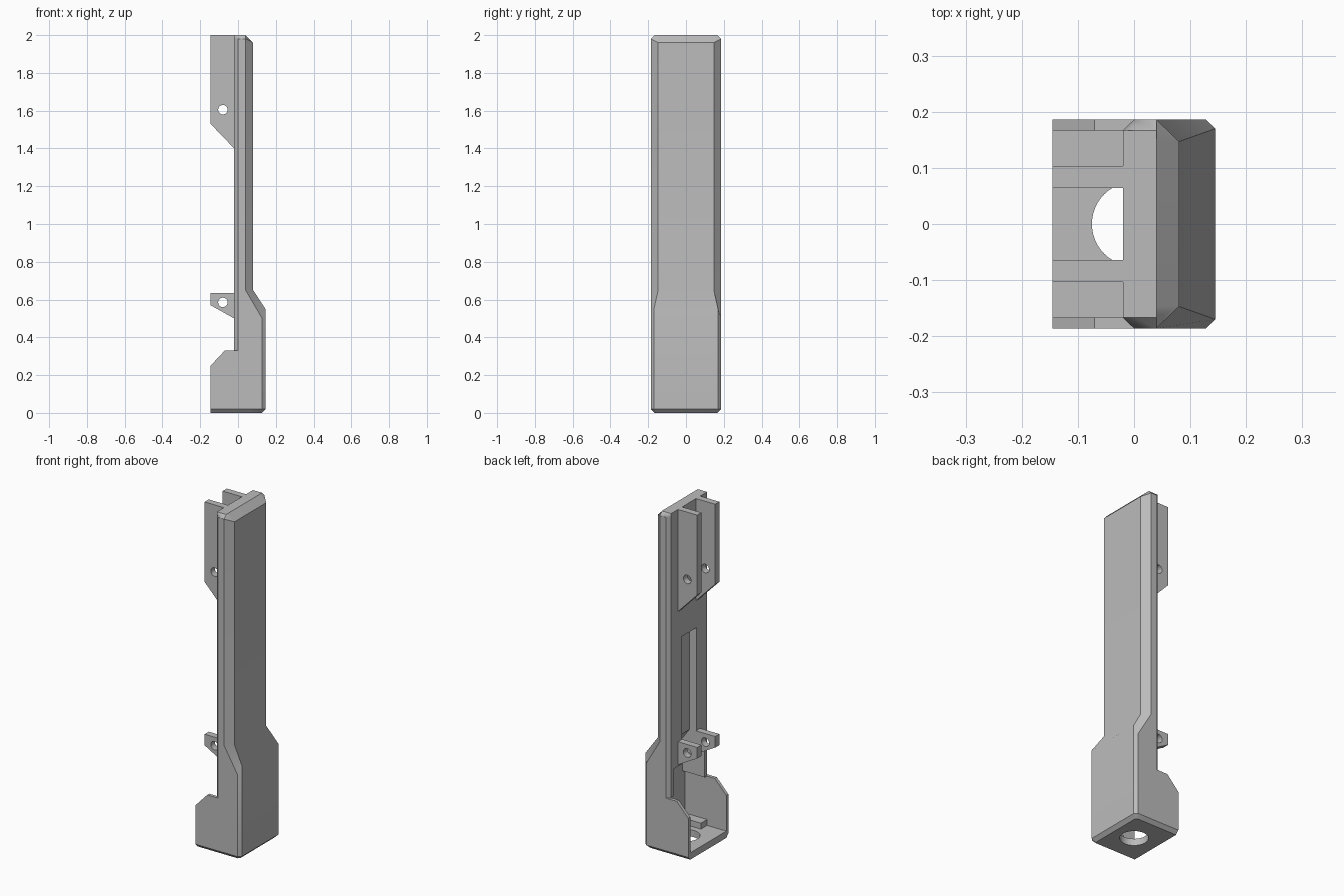
import bpy
import bmesh
import math

cube = bpy.data.objects.get("Cube")
if cube:
    bpy.data.objects.remove(cube, do_unlink=True)

HALF = 0.186            # half width of the body
RIM = 0.167             # half width inside its edge chamfers

grey = bpy.data.materials.new("plain grey")
grey.use_nodes = True
COLOUR = (0.5, 0.5, 0.5, 1)
grey.diffuse_color = COLOUR
grey.node_tree.nodes["Principled BSDF"].inputs["Base Color"].default_value = COLOUR


def finish(name, bm):
    bmesh.ops.recalc_face_normals(bm, faces=bm.faces)
    mesh = bpy.data.meshes.new(name)
    bm.to_mesh(mesh)
    bm.free()
    mesh.materials.append(grey)
    obj = bpy.data.objects.new(name, mesh)
    bpy.context.collection.objects.link(obj)
    return obj


def loft(name, rings):
    """Skin a stack of half outlines, each mirrored across y."""
    bm = bmesh.new()
    loops = []
    for ring in rings:
        full = ring + [(x, -y, z) for x, y, z in reversed(ring)]
        loops.append([bm.verts.new(p) for p in full])
    for low, high in zip(loops, loops[1:]):
        for i in range(len(low)):
            j = (i + 1) % len(low)
            bm.faces.new((low[i], low[j], high[j], high[i]))
    bm.faces.new(loops[0])
    bm.faces.new(loops[-1])
    return finish(name, bm)


def slab(name, outline, y0, y1):
    """Extrude an x-z outline from y0 to y1."""
    bm = bmesh.new()
    face = bm.faces.new([bm.verts.new((x, y0, z)) for x, z in outline])
    out = bmesh.ops.extrude_face_region(bm, geom=[face])["geom"]
    bmesh.ops.translate(bm, vec=(0, y1 - y0, 0),
                        verts=[v for v in out if isinstance(v, bmesh.types.BMVert)])
    return finish(name, bm)


def block(name, x0, x1, y0, y1, z0, z1):
    return slab(name, [(x0, z0), (x1, z0), (x1, z1), (x0, z1)], y0, y1)


def cylinder(name, radius, place, tilt=0):
    bpy.ops.mesh.primitive_cylinder_add(vertices=48, radius=radius, depth=0.4,
                                        location=place, rotation=(tilt, 0, 0))
    obj = bpy.context.object
    obj.name = name
    return obj


def combine(target, tool, operation):
    tool.hide_render = True
    mod = target.modifiers.new("combine", "BOOLEAN")
    mod.operation, mod.solver, mod.object = operation, "EXACT", tool
    bpy.context.view_layer.objects.active = target
    bpy.ops.object.modifier_apply(modifier=mod.name)
    bpy.data.objects.remove(tool, do_unlink=True)


def shade(obj, degrees):
    bpy.ops.object.select_all(action="DESELECT")
    obj.select_set(True)
    bpy.context.view_layer.objects.active = obj
    bpy.ops.object.shade_smooth_by_angle(angle=math.radians(degrees))
    mod = obj.modifiers.new("flat large faces", "WEIGHTED_NORMAL")
    mod.keep_sharp = True


def section(side_x, front_x, front_y, z, side_z=None, front_z=None):
    """Half outline of the body with chamfered corners."""
    return [(-0.02, RIM, z), (0, HALF, z),
            (side_x, HALF, side_z or z), (front_x, front_y, front_z or z)]


# Body: deep foot, sloped shoulder, slim handle, chamfered top
body = loft("body", [
    [(-0.02, 0.15, 0), (0, RIM, 0), (0.115, RIM, 0), (0.125, 0.155, 0)],
    section(0.128, 0.145, 0.17, 0.02),
    section(0.128, 0.145, 0.17, 0.5, front_z=0.55),
    section(0.04, 0.08, 0.147, 0.65),
    section(0.04, 0.08, 0.147, 1.98, front_z=1.96),
    [(-0.02, RIM, 2), (0, RIM, 2), (0.04, RIM, 2), (0.04, 0.147, 2)],
])

# Foot cheeks reaching back from the body
foot = loft("foot", [
    [(back, y, z), (0.06, y, z)]
    for back, y, z in [(-0.145, RIM, 0), (-0.145, HALF, 0.02),
                       (-0.145, HALF, 0.25), (-0.07, HALF, 0.33)]
])
combine(body, foot, "UNION")

# Hollow foot, cable slot and round floor opening
combine(body, block("foot_hollow", -0.3, 0.125, -RIM, RIM, 0.04, 0.331), "DIFFERENCE")
combine(body, block("neck_hollow", -0.3, 0.124, -0.145, 0.145, 0.3, 0.49), "DIFFERENCE")
combine(body, slab("slot", [(-0.1, 0.4), (0.12, 0.4), (0.12, 0.5), (0.025, 0.63),
                            (0.025, 1.24), (-0.1, 1.24)], -0.068, 0.068), "DIFFERENCE")
combine(body, cylinder("floor_opening", 0.075, (0, 0, 0)), "DIFFERENCE")
shade(body, 36)

# Paired mounting arms, lugs and floor ledges
for side, word in ((1, "left"), (-1, "right")):
    for part, top, tip, root, hole in (("upper_arm", 2.0, 1.53, 1.4, 1.605),
                                       ("lower_lug", 0.635, 0.57, 0.5, 0.585)):
        arm = slab(f"{word}_{part}",
                   [(-0.145, top), (-0.145, tip), (-0.02, root), (-0.015, root), (-0.015, top)],
                   side * 0.0645, side * 0.103)
        combine(arm, cylinder("pin_hole", 0.025, (-0.08, side * 0.08, hole), math.pi / 2),
                "DIFFERENCE")
        shade(arm, 25)
    block(f"{word}_floor_ledge", -0.02, 0.126, side * 0.11, side * 0.168, 0.035, 0.075)
